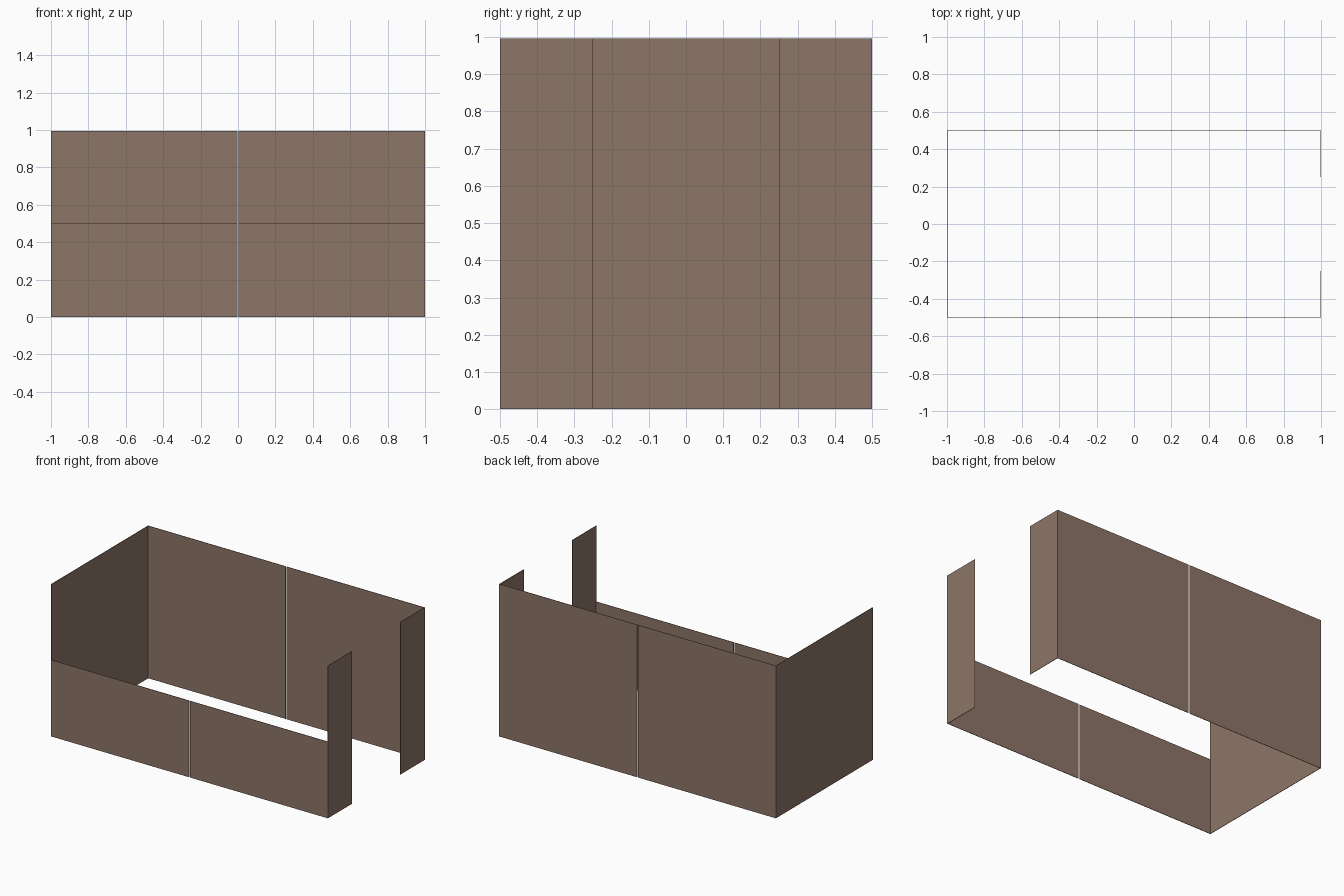
import bpy

if "Cube" in bpy.data.objects:
    bpy.data.objects.remove(bpy.data.objects["Cube"])

T = 0.003      # sheet thickness
H = 0.996      # full wall height
GAP = 0.004    # half of the slit between neighbouring panels

brown = bpy.data.materials.new("brown_panel")
brown.diffuse_color = (0.27, 0.18, 0.14, 1)
brown.use_nodes = True
brown.node_tree.nodes["Principled BSDF"].inputs["Base Color"].default_value = brown.diffuse_color


def panel(name, x0, x1, y0, y1, height):
    """Upright thin panel standing on the ground."""
    bpy.ops.mesh.primitive_cube_add(
        size=1, location=((x0 + x1) / 2, (y0 + y1) / 2, height / 2))
    ob = bpy.context.object
    ob.name = name
    ob.scale = (x1 - x0, y1 - y0, height)
    bpy.ops.object.transform_apply(location=False, rotation=False, scale=True)
    ob.data.materials.append(brown)


# Long walls, each made of two panels: low in front, full height behind
for side, x0, x1 in (("left", -1, -GAP), ("right", GAP, 1)):
    panel(f"front_wall_{side}", x0, x1, -0.5, -0.5 + T, 0.5)
    panel(f"back_wall_{side}", x0, x1, 0.5 - T, 0.5, H)

# Closed end wall
panel("end_wall", -1, -1 + T, -0.5, 0.5, H)

# Two narrow panels beside the doorway
panel("doorway_panel_front", 1 - T, 1, -0.5, -0.25, H)
panel("doorway_panel_back", 1 - T, 1, 0.25, 0.5, H)
